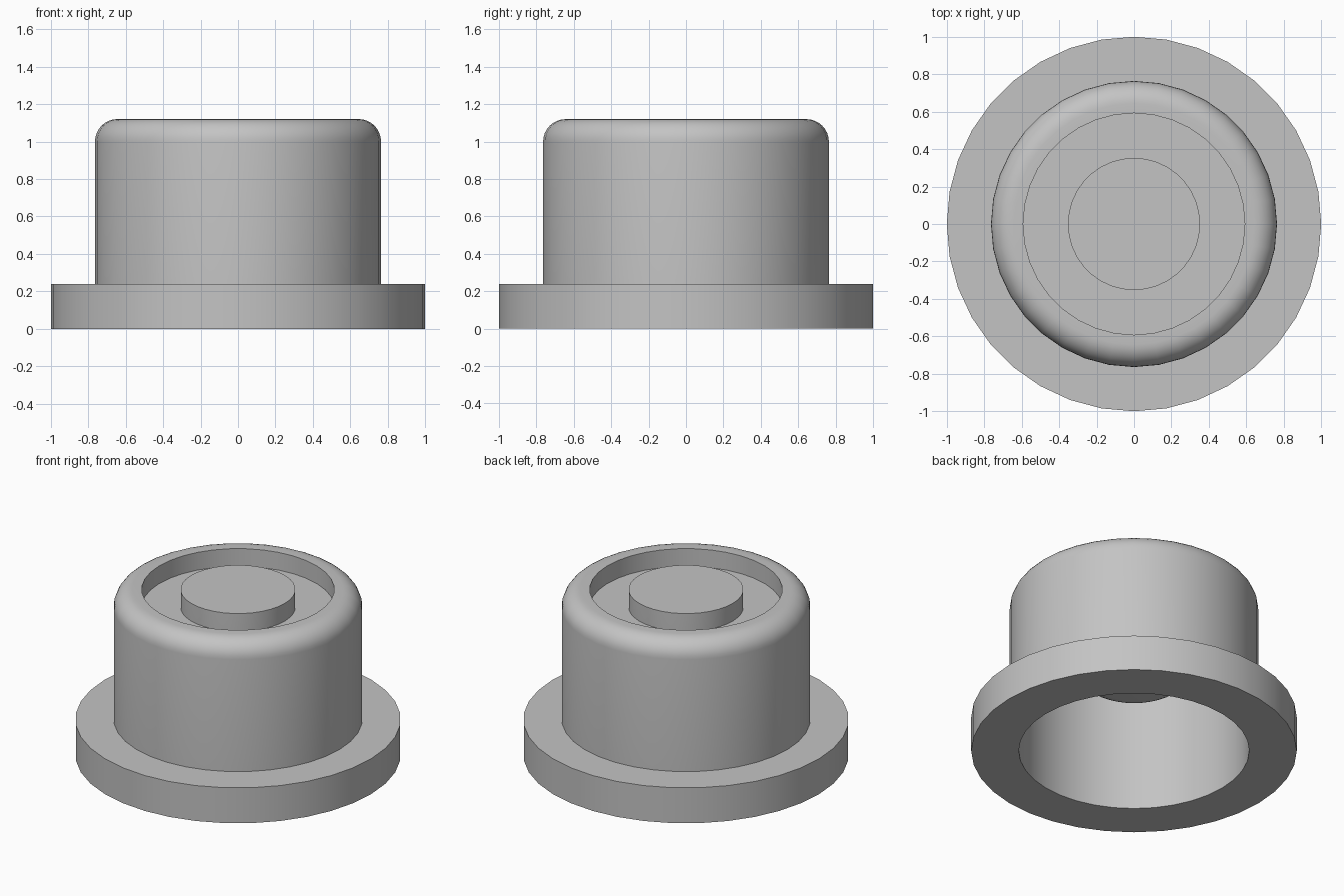
import bpy, bmesh, math

cube = bpy.data.objects.get("Cube")
if cube:
    bpy.data.objects.remove(cube, do_unlink=True)

SEGMENTS = 36

grey = bpy.data.materials.new("plain grey")
grey.use_nodes = True
colour = (0.55, 0.55, 0.55, 1)
grey.diffuse_color = colour
grey.node_tree.nodes["Principled BSDF"].inputs["Base Color"].default_value = colour


def arc(r, z, radius, start, end, steps=8):
    """Points of a rounded corner in the profile plane, angles in degrees."""
    angles = [math.radians(start + (end - start) * i / steps) for i in range(steps + 1)]
    return [(r + radius * math.cos(a), z + radius * math.sin(a)) for a in angles]


def lathe(name, profile, closed):
    """Revolve an (r, z) profile around the vertical axis."""
    bm = bmesh.new()
    verts = [bm.verts.new((r, 0, z)) for r, z in profile]
    edges = [bm.edges.new(pair) for pair in zip(verts, verts[1:])]
    if closed:
        edges.append(bm.edges.new((verts[-1], verts[0])))
    bmesh.ops.spin(bm, geom=verts + edges, cent=(0, 0, 0), axis=(0, 0, 1),
                   angle=math.tau, steps=SEGMENTS, use_duplicate=False)
    bmesh.ops.remove_doubles(bm, verts=bm.verts, dist=0.0005)
    bmesh.ops.recalc_face_normals(bm, faces=bm.faces)
    mesh = bpy.data.meshes.new(name)
    bm.to_mesh(mesh)
    bm.free()
    mesh.materials.append(grey)
    obj = bpy.data.objects.new(name, mesh)
    bpy.context.collection.objects.link(obj)
    bpy.ops.object.select_all(action='DESELECT')
    obj.select_set(True)
    bpy.context.view_layer.objects.active = obj
    bpy.ops.object.shade_smooth_by_angle(angle=math.radians(30))
    return obj


base, top, recess_floor, ceiling = 0.24, 1.12, 1.0, 0.92
bore, body, post, fillet = 0.708, 0.764, 0.353, 0.12

# Hollow cap with a wide flange, rounded shoulder and recessed top
cap = [(bore, 0), (1, 0), (1, base), (body, base)]
cap += arc(body - fillet, top - fillet, fillet, 0, 90)
cap += [(0.592, top), (0.592, recess_floor), (post - 0.01, recess_floor),
        (post - 0.01, ceiling), (bore, ceiling)]
lathe("flanged_cap", cap, True)

# Central post, flush with the rim and hanging into the bore with a rounded end
tip, edge = 0.5, 0.1
lathe("centre_post", [(0, tip)] + arc(post - edge, tip + edge, edge, -90, 0)
      + [(post, top), (0, top)], False)
